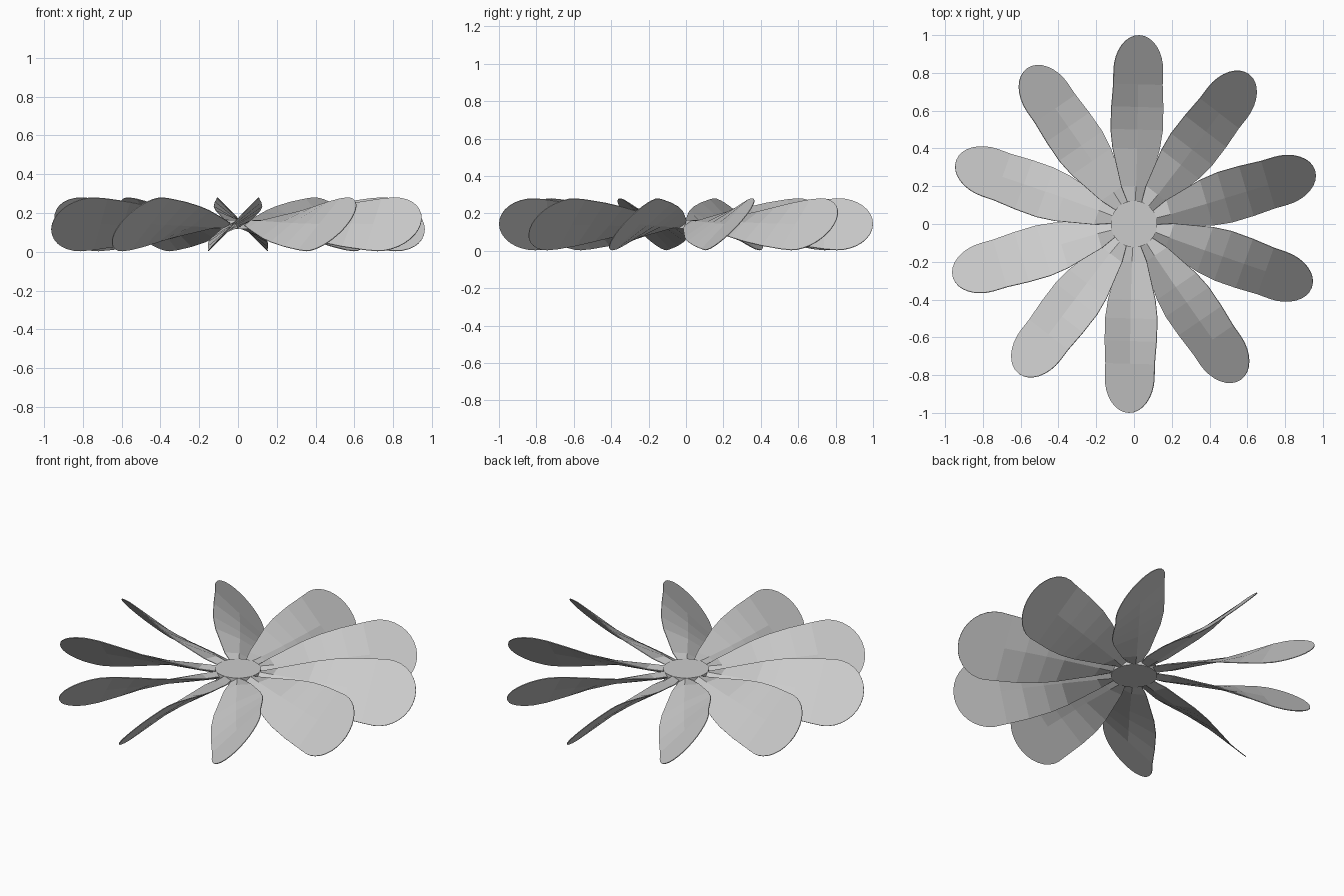
import bpy, bmesh, math
from mathutils import Vector, Matrix

if "Cube" in bpy.data.objects:
    bpy.data.objects.remove(bpy.data.objects["Cube"])

COUNT, START, Z0 = 10, math.radians(88.4), 0.142
PITCH, TIP_R, TIP_C = math.radians(46.5), 0.19, 0.81

# Stations: radius, half width, half rise, rib half thickness
stations = [(0.11, 0.036, 0.004, 0.022), (0.20, 0.074, 0.022, 0.019),
            (0.40, 0.125, 0.070, 0.012), (0.50, 0.138, 0.092, 0.008),
            (0.62, 0.137, 0.115, 0.005), (0.74, 0.130, 0.132, 0.002)]


def blade_mesh():
    bm = bmesh.new()
    rings = []
    # Twisted inner part with a tapering centre rib (blade runs along +x, +y side high)
    for r, w, h, t in stations:
        n = Vector((0, -h, w)).normalized()
        c, e = Vector((r, 0, 0)), Vector((0, w, h))
        pts = [c - e - n * 0.002, c + n * t, c + e - n * 0.002,
               c + e + n * 0.002, c - n * t, c - e + n * 0.002]
        low_b, top, high_b, high_t, bot, low_t = [bm.verts.new(p) for p in pts]
        rings.append([low_b, low_t, top, high_t, high_b, bot])
    for a, b in zip(rings, rings[1:]):
        for i in range(6):
            j = (i + 1) % 6
            bm.faces.new((a[i], a[j], b[j], b[i]))
    bm.faces.new(rings[0])
    # Flat round tip
    n = Vector((0, -math.sin(PITCH), math.cos(PITCH)))
    d = Vector((0, math.cos(PITCH), math.sin(PITCH)))
    upper, lower = [], []
    for k in range(17):
        a = -math.pi / 2 + math.pi * k / 16
        p = Vector((TIP_C + TIP_R * math.cos(a), 0, 0)) + d * TIP_R * math.sin(a)
        upper.append(bm.verts.new(p + n * 0.002))
        lower.append(bm.verts.new(p - n * 0.002))
    lb, lt, top, ht, hb, bot = rings[-1]
    up, dn = [lt] + upper + [ht], [lb] + lower + [hb]
    bm.faces.new(up + [top])
    bm.faces.new(list(reversed(dn + [bot])))
    for i in range(len(up) - 1):
        bm.faces.new((up[i], dn[i], dn[i + 1], up[i + 1]))
    bmesh.ops.recalc_face_normals(bm, faces=bm.faces)
    me = bpy.data.meshes.new("blade")
    bm.to_mesh(me)
    bm.free()
    return me


# Ring of blades
mesh = blade_mesh()
for i in range(COUNT):
    ob = bpy.data.objects.new(f"blade_{i + 1}", mesh)
    ob.matrix_world = (Matrix.Translation((0, 0, Z0))
                       @ Matrix.Rotation(START + i * math.tau / COUNT, 4, 'Z'))
    bpy.context.collection.objects.link(ob)

# Hub disc
bpy.ops.mesh.primitive_cylinder_add(vertices=30, radius=0.123, depth=0.046,
                                    location=(0, 0, Z0))
hub = bpy.context.object
hub.name = "hub"
bpy.ops.object.shade_smooth_by_angle()
